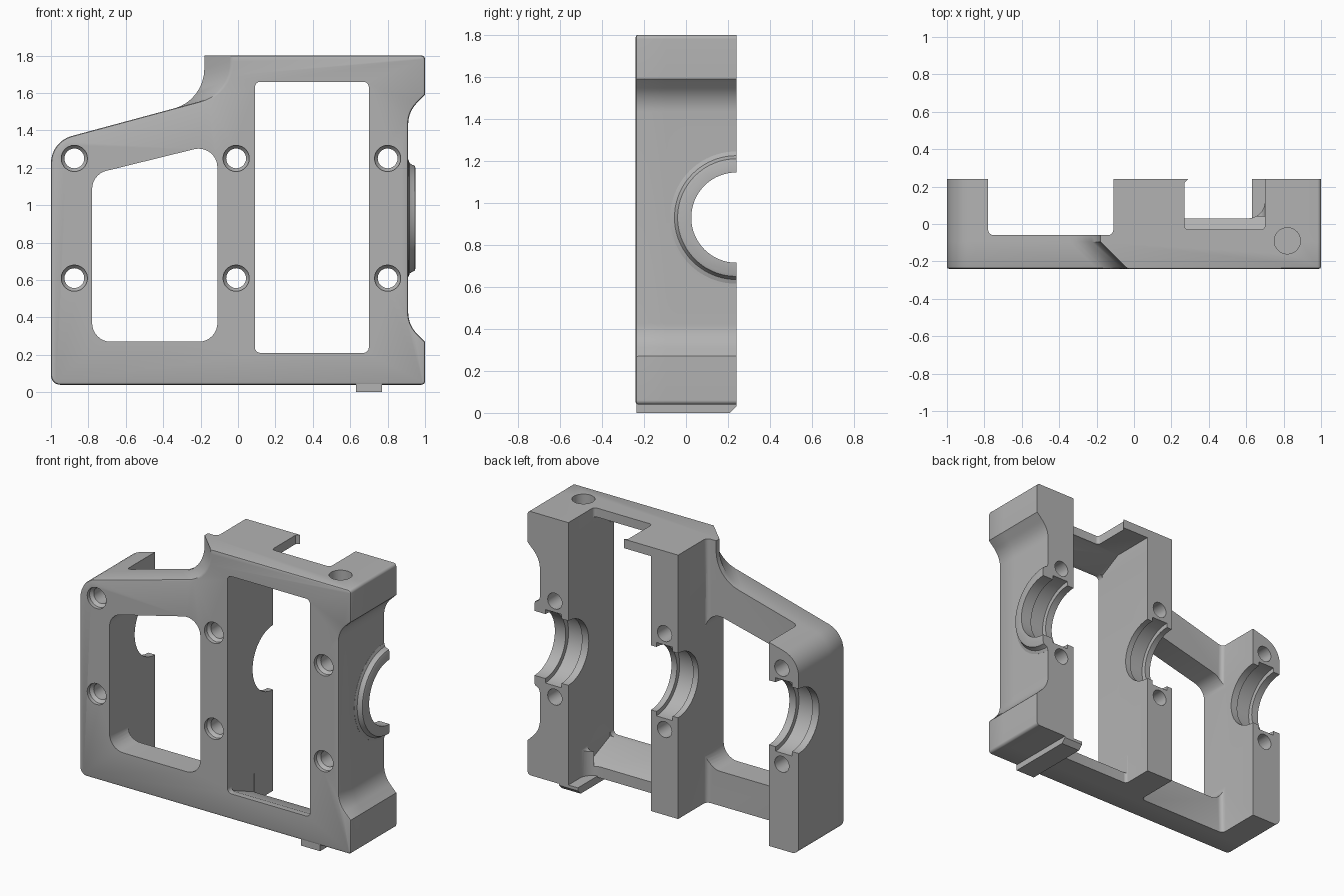
import bpy, bmesh, math
from mathutils import Vector

if "Cube" in bpy.data.objects:
    bpy.data.objects.remove(bpy.data.objects["Cube"])

metal = bpy.data.materials.new("grey metal")
metal.diffuse_color = (0.45, 0.45, 0.45, 1)
metal.use_nodes = True
metal.node_tree.nodes["Principled BSDF"].inputs["Base Color"].default_value = metal.diffuse_color


def rounded(points, segments=8):
    """Polygon outline; each point is (a, b) or (a, b, corner radius)."""
    out = []
    n = len(points)
    for i, p in enumerate(points):
        c = Vector(p[:2])
        r = p[2] if len(p) > 2 else 0
        if r == 0:
            out.append(c)
            continue
        u = (Vector(points[i - 1][:2]) - c).normalized()
        v = (Vector(points[(i + 1) % n][:2]) - c).normalized()
        half = u.angle(v) / 2
        length = r / math.tan(half)
        centre = c + (u + v).normalized() * (r / math.sin(half))
        a, b = c + u * length - centre, c + v * length - centre
        turn = math.pi - 2 * half
        for k in range(segments + 1):
            t = k / segments
            w = (a * math.sin((1 - t) * turn) + b * math.sin(t * turn)) / math.sin(turn)
            out.append(centre + w)
    return out


def loft(name, rings, front_bevel=0):
    """Closed solid through matching rings of 3D points."""
    bm = bmesh.new()
    rows = [[bm.verts.new(p) for p in ring] for ring in rings]
    n = len(rows[0])
    for lo, hi in zip(rows, rows[1:]):
        for i in range(n):
            j = (i + 1) % n
            bm.faces.new((lo[i], lo[j], hi[j], hi[i]))
    first = bm.faces.new(rows[0][::-1])
    bm.faces.new(rows[-1])
    bmesh.ops.recalc_face_normals(bm, faces=bm.faces)
    if front_bevel:
        bmesh.ops.bevel(bm, geom=list(first.edges), offset=front_bevel, segments=2,
                        profile=0.5, affect='EDGES', clamp_overlap=True)
    mesh = bpy.data.meshes.new(name)
    bm.to_mesh(mesh)
    bm.free()
    mesh.materials.append(metal)
    obj = bpy.data.objects.new(name, mesh)
    bpy.context.collection.objects.link(obj)
    return obj


def prism(name, outline, axis, start, end):
    """Extrude a 2D outline along the x, y or z axis."""
    place = {'x': lambda p, d: (d, p[0], p[1]),
             'y': lambda p, d: (p[0], d, p[1]),
             'z': lambda p, d: (p[0], p[1], d)}[axis]
    return loft(name, [[place(p, d) for p in outline] for d in (start, end)])


def lathe(name, axis, centre, stations, n=40, arc=1.0):
    """Stack of circles (or arcs) along an axis; stations are (position, radius)."""
    rings = []
    for d, r in stations:
        ring = []
        count = n if arc == 1 else n + 1
        for k in range(count):
            a = math.pi / 2 + 2 * math.pi * arc * k / n
            u, v = centre[0] + r * math.cos(a), centre[1] + r * math.sin(a)
            ring.append({'x': (d, u, v), 'y': (u, d, v), 'z': (u, v, d)}[axis])
        rings.append(ring)
    return loft(name, rings)


def combine(target, other, operation):
    mod = target.modifiers.new("combine", 'BOOLEAN')
    mod.operation, mod.object, mod.solver = operation, other, 'EXACT'
    bpy.context.view_layer.objects.active = target
    bpy.ops.object.modifier_apply(modifier=mod.name)
    bpy.data.objects.remove(other)


# Main block, with a swept shoulder that leans back from the front face
outline = rounded([(-1, .04, .05), (1, .04, .02), (1, .27), (.91, .36, .16),
                   (.91, 1.50, .16), (1, 1.59), (1, 1.8, .02), (-.18, 1.8),
                   (-.18, 1.56, .22), (-1, 1.34, .15)])


def shoulder(p):
    if -.42 < p.x < -.17 and p.y > 1.48:
        return (p.x + .145, -.24, p.y + (.04 if p.y < 1.79 else 0))
    return (p.x, -.24, p.y)


frame = loft("frame", [[shoulder(p) for p in outline],
                       [(p.x, -.095, p.y) for p in outline],
                       [(p.x, .24, p.y) for p in outline]], front_bevel=.012)

# Raised ring around the shaft bore, and the locating foot
combine(frame, lathe("boss", 'x', (.24, .93),
                     [(.85, .315), (.911, .315), (.918, .295), (.93, .287),
                      (.945, .28), (.95, .265)], 40, .5), 'UNION')
combine(frame, prism("foot", [(-.235, 0), (.21, 0), (.24, .03), (.24, .08), (-.235, .08)],
                     'x', .63, .77), 'UNION')

cutters = [
    # Left window and the open space behind its rails
    prism("left_window", rounded([(-.78, .27, .1), (-.11, .27, .1),
                                  (-.11, 1.33, .1), (-.78, 1.165, .1)]), 'y', -.4, .4),
    prism("left_back", rounded([(-.78, -.06, .03), (-.11, -.06, .03),
                                (-.11, .4), (-.78, .4)], 4), 'z', -.2, 2),
    # Right window, open notches above and below, sloped rail insides
    prism("right_window", rounded([(.09, .21, .03), (.7, .21, .03),
                                   (.7, 1.66, .03), (.09, 1.66, .03)], 4), 'y', -.4, .4),
    prism("top_notch", rounded([(.27, -.03, .02), (.7, -.03, .02), (.7, .4),
                                (.29, .4), (.29, .24), (.27, .22)], 4), 'z', 1.6, 2),
    prism("bottom_notch", rounded([(.09, .03, .02), (.7, .03, .09), (.7, .4), (.09, .4)]),
          'z', .0401 - .1, 1),
    prism("top_slope", [(-.2, 1.6), (-.2, 1.66), (-.05, 1.74), (.4, 1.74), (.4, 1.6)],
          'x', .0905, .6995),
    prism("bottom_slope", [(-.2, .3), (-.2, .21), (.04, .11), (.04, .3)],
          'x', .0905, .6995),
    # Shaft bore and oil hole
    lathe("shaft_bore", 'x', (.24, .93), [(-1.2, .215), (1.2, .215)], 64),
    lathe("top_hole", 'z', (.82, -.09), [(1.5, .07), (2, .07)], 32),
]
# Wider bearing seat in each pillar
for x in (-.89, -.01, .81):
    cutters.append(lathe("bearing_seat", 'x', (.24, .93),
                         [(x - .06, .245), (x + .06, .245)], 64))
# Bolt holes with a countersunk front
for x in (-.875, -.01, .8):
    for z in (.61, 1.25):
        cutters.append(lathe("bolt_hole", 'y', (x, z),
                             [(-.3, .07), (-.215, .07), (-.195, .053), (.3, .053)], 28))
for cutter in cutters:
    combine(frame, cutter, 'DIFFERENCE')

# Restore the part of the foot that sits below the open notch
foot = prism("foot", [(-.235, 0), (.21, 0), (.24, .03), (.24, .05), (-.235, .05)],
             'x', .63, .77)

bpy.ops.object.select_all(action='DESELECT')
frame.select_set(True)
bpy.context.view_layer.objects.active = frame
bpy.ops.object.shade_smooth_by_angle(angle=math.radians(30))
